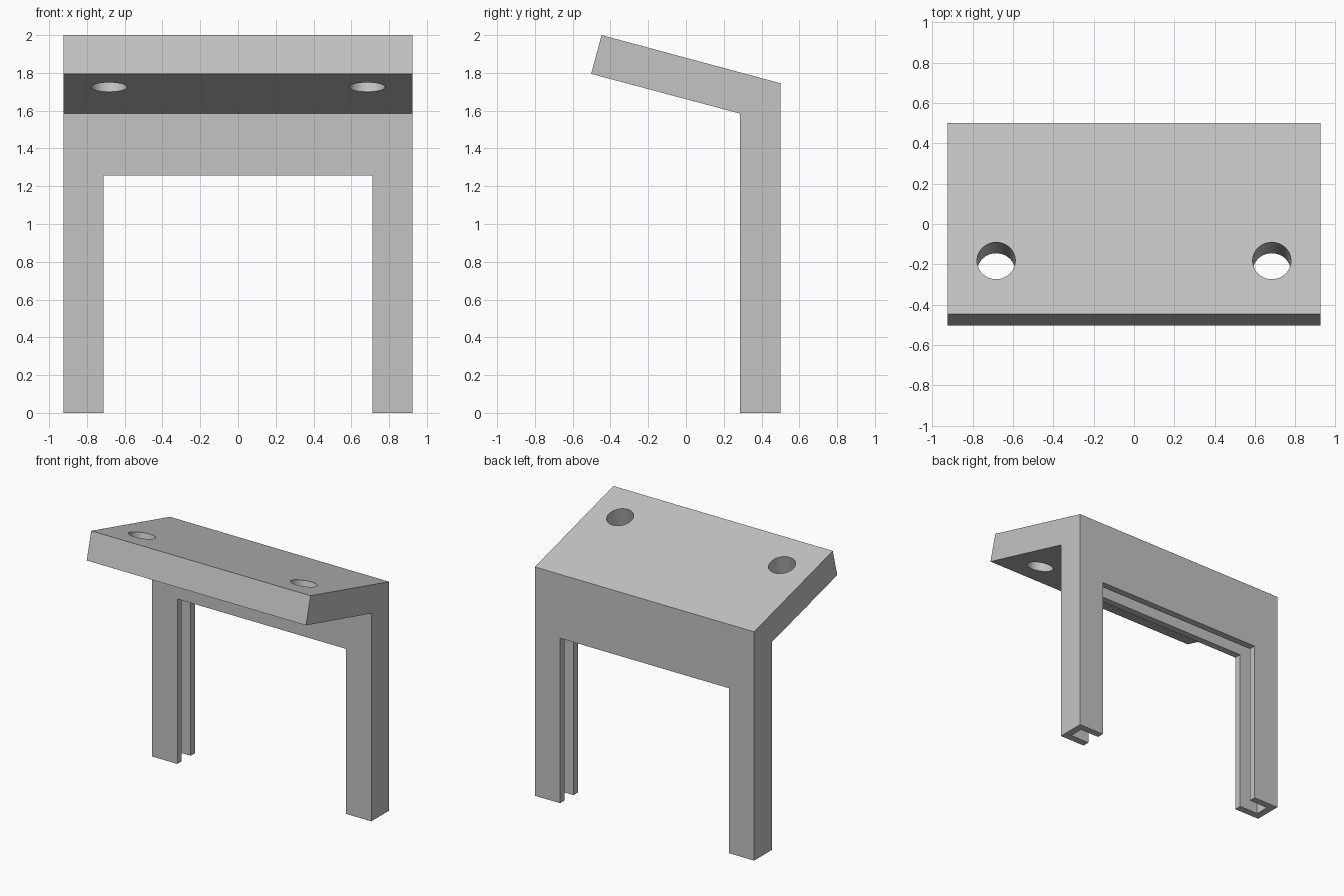
import bpy, bmesh, math
from mathutils import Matrix, Vector

cube = bpy.data.objects.get("Cube")
if cube:
    bpy.data.objects.remove(cube, do_unlink=True)

HALF = 0.925            # half of the full width
LEG = 0.213             # leg width and plate thickness
WALL = LEG / 4          # wall around the groove
BACK, FRONT = 0.5, 0.285
OPEN_TOP = 1.258        # top of the opening
TILT = math.radians(15)

grey = bpy.data.materials.new("plain grey")
grey.use_nodes = True
grey.diffuse_color = (0.55, 0.55, 0.55, 1)
grey.node_tree.nodes["Principled BSDF"].inputs["Base Color"].default_value = grey.diffuse_color


def make_object(name, bm):
    bmesh.ops.recalc_face_normals(bm, faces=bm.faces)
    mesh = bpy.data.meshes.new(name)
    bm.to_mesh(mesh)
    bm.free()
    mesh.materials.append(grey)
    obj = bpy.data.objects.new(name, mesh)
    bpy.context.collection.objects.link(obj)
    return obj


def box(name, low, high):
    bm = bmesh.new()
    low, high = Vector(low), Vector(high)
    size = Matrix.Diagonal((high - low).to_4d())
    size[3][3] = 1
    bmesh.ops.create_cube(bm, size=1, matrix=Matrix.Translation((low + high) / 2) @ size)
    return make_object(name, bm)


def cut(body, cutter):
    cutter.hide_render = True
    mod = body.modifiers.new(cutter.name, 'BOOLEAN')
    mod.operation, mod.solver, mod.object = 'DIFFERENCE', 'EXACT', cutter
    bpy.context.view_layer.objects.active = body
    bpy.ops.object.modifier_apply(modifier=mod.name)
    bpy.data.objects.remove(cutter, do_unlink=True)


# Side profile of the upright and tilted plate, extruded across the width
profile = [(FRONT, 0), (BACK, 0), (BACK, 1.745), (-0.447, 2.0), (-0.502, 1.795), (FRONT, 1.585)]
bm = bmesh.new()
face = bm.faces.new([bm.verts.new((-HALF, y, z)) for y, z in profile])
side = bmesh.ops.extrude_face_region(bm, geom=[face])
bmesh.ops.translate(bm, vec=(2 * HALF, 0, 0),
                    verts=[g for g in side["geom"] if isinstance(g, bmesh.types.BMVert)])
frame = make_object("bracket_frame", bm)

# Opening between the legs
inner = HALF - LEG
cut(frame, box("opening_cutter", (-inner, 0.1, -0.1), (inner, 0.7, OPEN_TOP)))

# Groove running around the inside of the opening
reach = HALF - WALL
cut(frame, box("groove_cutter", (-reach, FRONT + WALL, -0.1),
               (reach, BACK - WALL, OPEN_TOP + LEG - WALL)))

# Two round holes square to the tilted plate
for x in (-0.683, 0.683):
    bm = bmesh.new()
    place = Matrix.Translation((x, -0.21, 1.824)) @ Matrix.Rotation(-TILT, 4, 'X')
    bmesh.ops.create_cone(bm, cap_ends=True, segments=64, radius1=0.095, radius2=0.095,
                          depth=0.5, matrix=place)
    cut(frame, make_object("hole_cutter", bm))

bpy.ops.object.select_all(action='DESELECT')
frame.select_set(True)
bpy.context.view_layer.objects.active = frame
bpy.ops.object.shade_smooth_by_angle(angle=math.radians(30))
